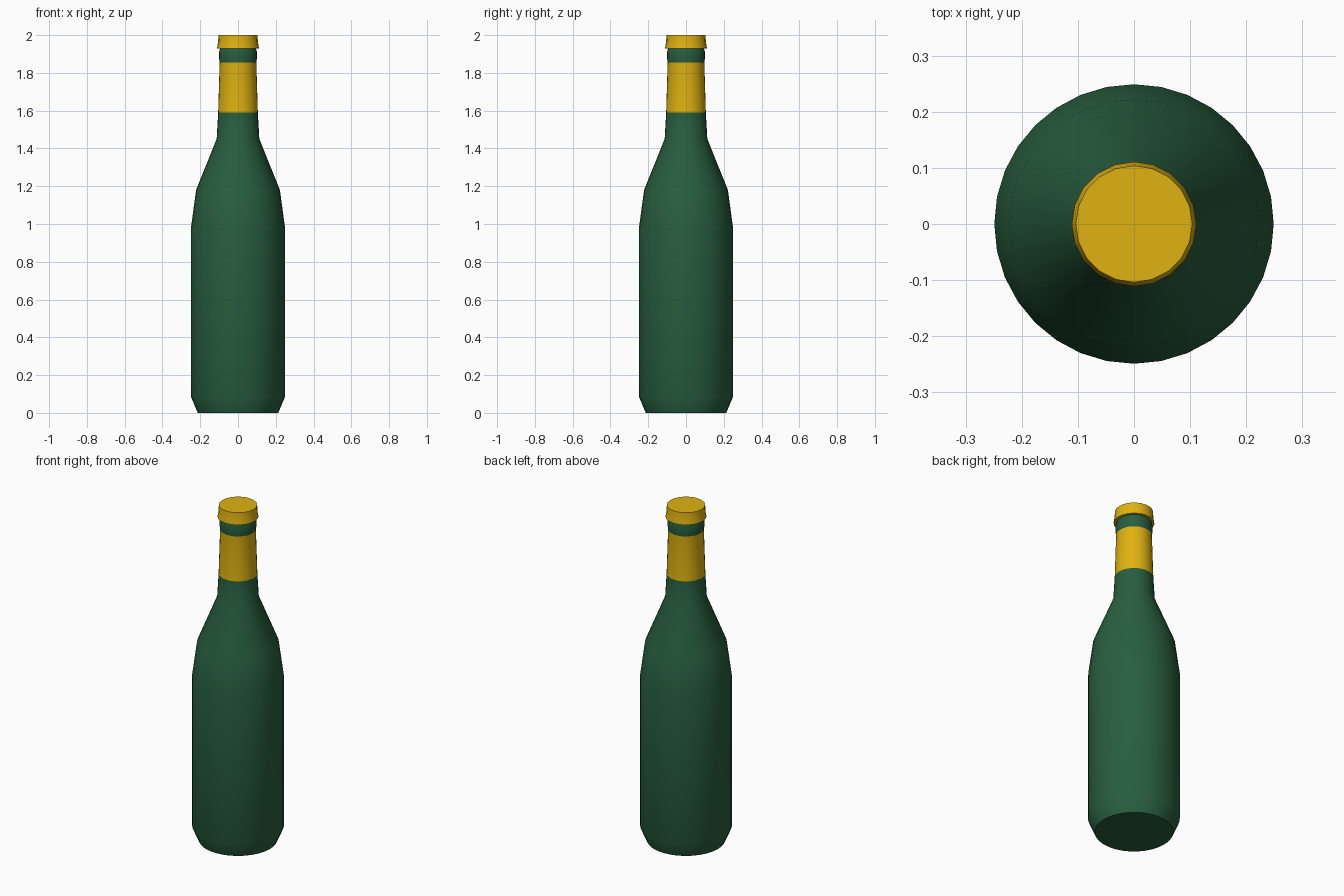
import bpy
import math

if "Cube" in bpy.data.objects:
    bpy.data.objects.remove(bpy.data.objects["Cube"], do_unlink=True)


def make_material(name, rgb):
    mat = bpy.data.materials.new(name)
    mat.use_nodes = True
    color = (*rgb, 1.0)
    mat.diffuse_color = color
    mat.node_tree.nodes["Principled BSDF"].inputs["Base Color"].default_value = color
    return mat


def lathe(name, profile, sides, materials):
    """Revolve (radius, height) points about z and close both ends."""
    verts, faces = [], []
    for radius, z in profile:
        for i in range(sides):
            a = math.tau * i / sides
            verts.append((radius * math.cos(a), radius * math.sin(a), z))
    for k in range(len(profile) - 1):
        for i in range(sides):
            j = (i + 1) % sides
            low, high = k * sides, (k + 1) * sides
            faces.append((low + i, low + j, high + j, high + i))
    faces.append(tuple(reversed(range(sides))))
    faces.append(tuple(range(len(verts) - sides, len(verts))))
    mesh = bpy.data.meshes.new(name)
    mesh.from_pydata(verts, [], faces)
    for mat in materials:
        mesh.materials.append(mat)
    obj = bpy.data.objects.new(name, mesh)
    bpy.context.collection.objects.link(obj)
    bpy.ops.object.select_all(action="DESELECT")
    obj.select_set(True)
    bpy.context.view_layer.objects.active = obj
    bpy.ops.object.shade_smooth_by_angle(angle=math.radians(35))
    return obj


green = make_material("green glass", (0.021, 0.112, 0.049))
gold = make_material("gold foil", (0.74, 0.45, 0.006))

# Bottle: base, body, shoulder, neck and rounded lip
WRAP_LOW, WRAP_HIGH = 1.59, 1.855
bottle = lathe("bottle", [
    (0.213, 0), (0.249, 0.085), (0.249, 0.98), (0.222, 1.18),
    (0.113, 1.45), (0.105, WRAP_LOW), (0.097, WRAP_HIGH),
    (0.1, 1.875), (0.1, 1.91), (0.094, 1.935),
], 32, [green, gold])

# Foil wrap round the neck
for face in bottle.data.polygons:
    if WRAP_LOW < face.center.z < WRAP_HIGH:
        face.material_index = 1

# Cap
lathe("cap", [(0.111, 1.93), (0.105, 1.965), (0.104, 2.0)], 20, [gold])
